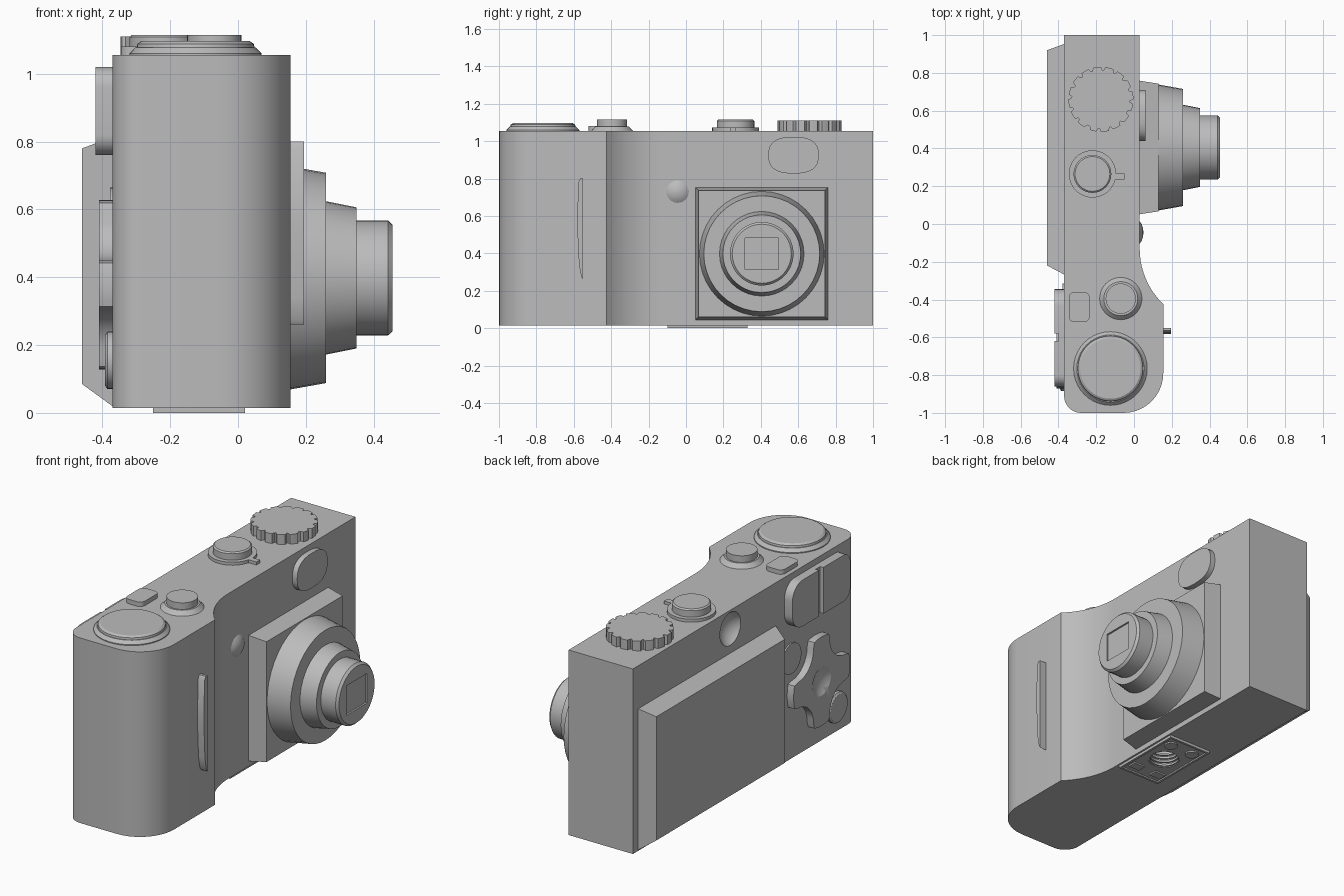
import bpy, bmesh
from math import sin, cos, pi, radians, sqrt
from mathutils import Vector

if "Cube" in bpy.data.objects:
    bpy.data.objects.remove(bpy.data.objects["Cube"])

grey = bpy.data.materials.new("plain_grey")
grey.use_nodes = True
grey.diffuse_color = (0.5, 0.5, 0.5, 1)
grey.node_tree.nodes["Principled BSDF"].inputs["Base Color"].default_value = (0.5, 0.5, 0.5, 1)


def loft(name, axis, rings):
    """Skin rings of (height, outline) along an axis and cap both ends."""
    bm = bmesh.new()
    loops = []
    for h, pts in rings:
        loops.append([bm.verts.new((h, u, v) if axis == "x" else (u, v, h)) for u, v in pts])
    n = len(loops[0])
    for a, b in zip(loops, loops[1:]):
        for i in range(n):
            j = (i + 1) % n
            bm.faces.new((a[i], a[j], b[j], b[i]))
    bm.faces.new(loops[0])
    bm.faces.new(loops[-1])
    bmesh.ops.recalc_face_normals(bm, faces=bm.faces)
    mesh = bpy.data.meshes.new(name)
    bm.to_mesh(mesh)
    bm.free()
    mesh.materials.append(grey)
    ob = bpy.data.objects.new(name, mesh)
    bpy.context.collection.objects.link(ob)
    return ob


def prism(name, axis, lo, hi, pts):
    return loft(name, axis, [(lo, pts), (hi, pts)])


def rect(u0, u1, v0, v1):
    return [(u0, v0), (u1, v0), (u1, v1), (u0, v1)]


def polar(cu, cv, radius, n):
    """Closed outline from a radius function of the angle."""
    angles = [2 * pi * i / n for i in range(n)]
    return [(cu + radius(a) * cos(a), cv + radius(a) * sin(a)) for a in angles]


def turned(name, axis, cu, cv, profile, n=40):
    """Round part from (height, radius) pairs."""
    return loft(name, axis, [(h, polar(cu, cv, lambda a: r, n)) for h, r in profile])


def fillet(corners, steps=8):
    """Outline from (u, v, radius) corners, rounding the right-angled ones."""
    out = []
    for i, (u, v, r) in enumerate(corners):
        p = Vector((u, v))
        if r == 0:
            out.append(p)
            continue
        before = (Vector(corners[i - 1][:2]) - p).normalized()
        after = (Vector(corners[(i + 1) % len(corners)][:2]) - p).normalized()
        for k in range(steps + 1):
            a = pi / 2 * k / steps
            out.append(p + before * r * (1 - sin(a)) + after * r * (1 - cos(a)))
    return out


def cut(target, cutter):
    mod = target.modifiers.new("cut", "BOOLEAN")
    mod.operation = "DIFFERENCE"
    mod.solver = "EXACT"
    mod.object = cutter
    bpy.context.view_layer.objects.active = target
    bpy.ops.object.modifier_apply(modifier=mod.name)
    bpy.data.objects.remove(cutter)


def ball(name, centre, radius):
    bpy.ops.mesh.primitive_uv_sphere_add(segments=32, ring_count=20, radius=radius, location=centre)
    ob = bpy.context.object
    ob.name = name
    ob.data.materials.append(grey)
    return ob


BACK, FRONT, GRIP, BASE, TOP = -0.37, 0.03, 0.155, 0.015, 1.055

# Body with a rounded grip that sweeps into the flat front
sweep = [(FRONT + 0.41 * (1 - cos(a)), -0.13 - 0.41 * sin(a), 0)
         for a in [radians(46) * k / 10 for k in range(11)]]
body = prism("body", "z", BASE, TOP, fillet(
    [(BACK, 1, 0), (FRONT, 1, 0)] + sweep + [(GRIP, -1, 0.21), (BACK, -1, 0.09)], 10))
cut(body, ball("eyepiece_cutter", (BACK - 0.06, 0.135, 0.95), 0.11))

# Screen
loft("screen", "x", [(BACK + 0.005, rect(-0.27, 0.955, 0.016, 0.815)),
                     (-0.46, rect(-0.22, 0.92, 0.085, 0.78))])

# Lens: square mount, stepped barrels and a square front recess
LY, LZ = 0.405, 0.398
loft("lens_mount", "x", [
    (h, rect(LY - s, LY + s, LZ - s, LZ + s)) for h, s in ((0.02, 0.355), (0.13, 0.338))])
turned("lens_outer_barrel", "x", LY, LZ, [(0.12, 0.335), (0.26, 0.31)])
turned("lens_middle_barrel", "x", LY, LZ, [(0.25, 0.228), (0.35, 0.208)])
lens = turned("lens_inner_barrel", "x", LY, LZ, [(0.34, 0.17), (0.442, 0.17), (0.455, 0.158)])
cut(lens, prism("recess_cutter", "x", 0.445, 0.5, rect(LY - 0.09, LY + 0.09, LZ - 0.083, LZ + 0.083)))

# Front details
turned("front_lamp", "x", -0.045, 0.73,
       [(0.02, 0.06), (0.03, 0.06), (0.04, 0.045), (0.047, 0.025), (0.05, 0.004)], 24)


def oval(a):
    return (abs(cos(a) / 0.135) ** 2.6 + abs(sin(a) / 0.098) ** 2.6) ** (-1 / 2.6)


prism("front_window", "x", 0.02, 0.06, polar(0.575, 0.925, oval, 40))
prism("grip_strip", "x", 0.15, 0.195, [(-0.55, 0.26), (-0.55, 0.8), (-0.565, 0.8), (-0.576, 0.78),
                                       (-0.582, 0.55), (-0.572, 0.34), (-0.56, 0.275)])

# Top: toothed dial
TEETH = 16


def tooth(a):
    return 0.172 if (a * TEETH / (2 * pi)) % 1 < 0.65 else 0.155


prism("toothed_dial", "z", TOP - 0.01, 1.11, polar(-0.175, 0.66, tooth, TEETH * 8))

# Top: round buttons and dial, each with a collar and a cap
turned("lever_collar", "z", -0.22, 0.265, [(TOP - 0.01, 0.125), (1.072, 0.125)])
turned("lever_button", "z", -0.22, 0.265, [(1.065, 0.1), (1.108, 0.1), (1.115, 0.092)])
prism("lever", "z", TOP - 0.01, 1.072, rect(-0.12, -0.05, 0.235, 0.267))
turned("shutter_collar", "z", -0.07, -0.395, [(TOP - 0.01, 0.112), (TOP, 0.112), (1.078, 0.09)])
turned("shutter_button", "z", -0.07, -0.395, [(1.07, 0.08), (1.115, 0.08)])
turned("mode_collar", "z", -0.125, -0.765, [(TOP - 0.01, 0.195), (1.06, 0.195), (1.077, 0.178)])
turned("mode_dial", "z", -0.125, -0.765, [(1.07, 0.175), (1.088, 0.172), (1.096, 0.16)])
prism("power_button", "z", TOP - 0.01, 1.08, fillet(
    [(-0.345, -0.52, 0.03), (-0.235, -0.52, 0.03), (-0.235, -0.36, 0.03), (-0.345, -0.36, 0.03)]))

# Back: thumb rest in two halves joined by a lower bridge
prism("thumb_rest_inner", "x", -0.42, BACK + 0.01, fillet(
    [(-0.345, 0.76, 0.09), (-0.345, 1.02, 0.09), (-0.58, 1.02, 0), (-0.58, 0.76, 0)]))
prism("thumb_rest_outer", "x", -0.42, BACK + 0.01, fillet(
    [(-0.62, 0.76, 0), (-0.62, 1.02, 0), (-0.86, 1.02, 0.06), (-0.86, 0.76, 0.06)]))
prism("thumb_rest_bridge", "x", -0.4, BACK + 0.01, rect(-0.63, -0.57, 0.76, 1.02))

# Back: four-armed pad with a dimple, and two round buttons


def pad_radius(a):
    """Disc with a round bite taken out at each diagonal."""
    off = (a % (pi / 2)) - pi / 4
    bite = 0.14 ** 2 - (0.3 * sin(off)) ** 2
    return min(0.25, 0.3 * cos(off) - sqrt(bite)) if bite > 0 else 0.25


pad = prism("control_pad", "x", -0.41, BACK + 0.01, polar(-0.62, 0.378, pad_radius, 96))
cut(pad, ball("dimple_cutter", (-0.53, -0.62, 0.378), 0.145))
turned("upper_button", "x", -0.4, 0.58, [(BACK + 0.01, 0.085), (-0.378, 0.085)], 28)
turned("lower_button", "x", -0.8, 0.155, [(BACK + 0.01, 0.085), (-0.385, 0.085), (-0.392, 0.075)], 28)

# Underside: framed plate with a threaded socket and small contacts
PX, PY = -0.115, 0.115
plate = prism("base_plate", "z", 0, BASE + 0.005, rect(-0.25, 0.02, -0.1, 0.33))
cut(plate, prism("plate_recess_cutter", "z", -0.02, 0.008, rect(-0.237, 0.007, -0.087, 0.317)))
for part in (plate, body):
    cut(part, turned("socket_cutter", "z", PX, PY, [(-0.05, 0.085), (0.12, 0.085)], 32))
for k in range(4):
    z = 0.012 + k * 0.022
    ring = turned("socket_thread", "z", PX, PY, [(z, 0.09), (z + 0.012, 0.09)], 32)
    cut(ring, turned("thread_cutter", "z", PX, PY, [(z - 0.01, 0.076), (z + 0.05, 0.076)], 32))
for x in (-0.19, -0.045):
    turned("plate_stud", "z", x, 0.255, [(0, 0.036), (0.01, 0.036)], 20)
    prism("plate_contact", "z", 0, 0.01, rect(x - 0.035, x + 0.035, -0.055, -0.005))

# Smooth the curves and keep the hard edges
bpy.ops.object.select_all(action="DESELECT")
for ob in bpy.context.scene.objects:
    if ob.type == "MESH" and grey.name in ob.data.materials:
        ob.select_set(True)
        bpy.context.view_layer.objects.active = ob
bpy.ops.object.shade_smooth_by_angle(angle=radians(28))
